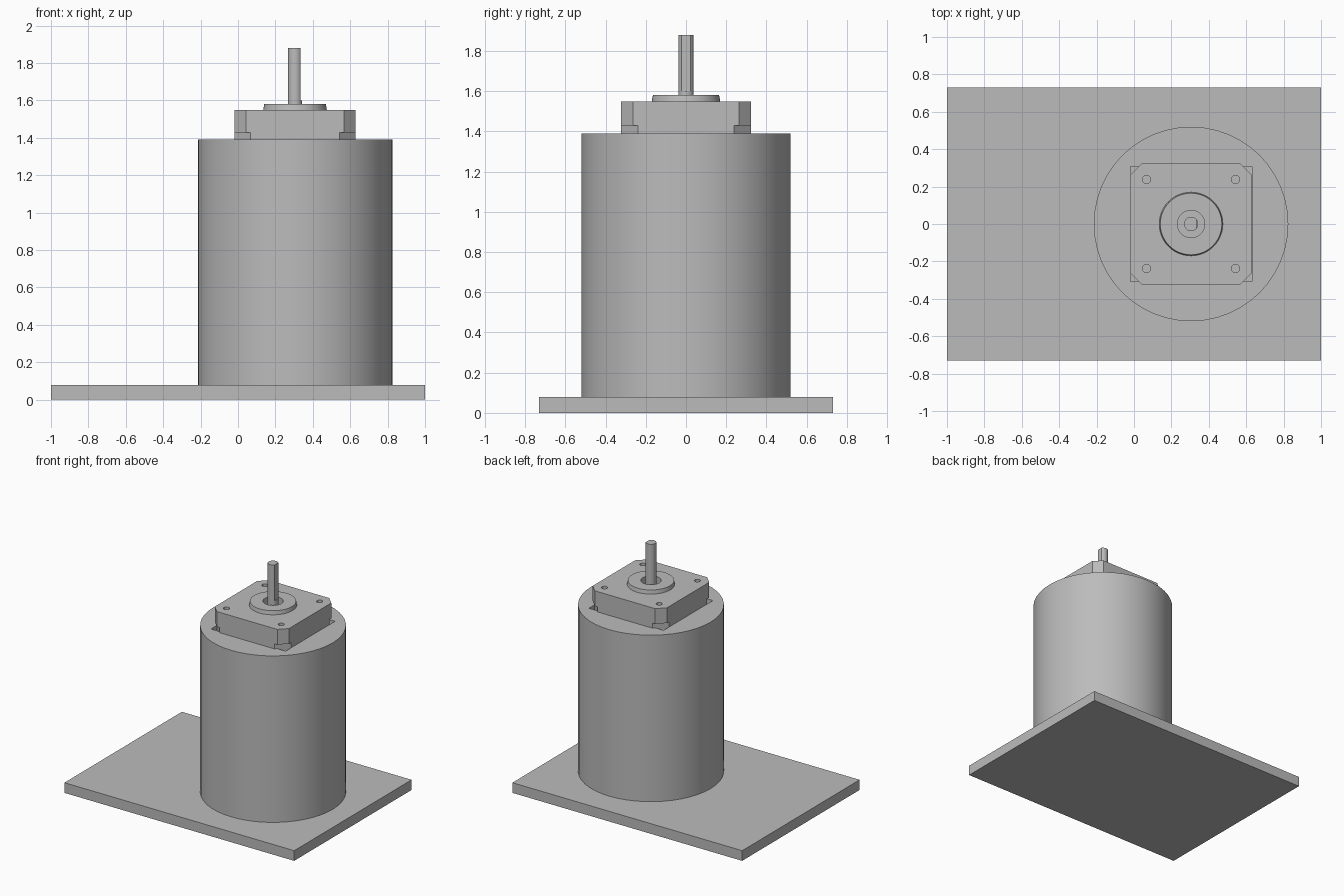
import bpy, bmesh, math

cube = bpy.data.objects.get("Cube")
if cube:
    bpy.data.objects.remove(cube, do_unlink=True)

CX = 0.305            # axis of the motor and its housing
HALF = 0.323          # half width of the motor

grey = bpy.data.materials.new("plain grey")
grey.use_nodes = True
GREY = (0.5, 0.5, 0.5, 1)
grey.diffuse_color = GREY
grey.node_tree.nodes["Principled BSDF"].inputs["Base Color"].default_value = GREY


def prism(name, outline, z0, z1):
    """Extrude a closed outline, given about the motor axis, from z0 to z1."""
    bm = bmesh.new()
    face = bm.faces.new([bm.verts.new((CX + x, y, z0)) for x, y in outline])
    ext = bmesh.ops.extrude_face_region(bm, geom=[face])["geom"]
    for v in ext:
        if isinstance(v, bmesh.types.BMVert):
            v.co.z = z1
    bmesh.ops.recalc_face_normals(bm, faces=bm.faces)
    mesh = bpy.data.meshes.new(name)
    bm.to_mesh(mesh)
    bm.free()
    mesh.materials.append(grey)
    obj = bpy.data.objects.new(name, mesh)
    bpy.context.collection.objects.link(obj)
    return obj


def circle(r, n, x=0, y=0):
    return [(x + r * math.cos(2 * math.pi * i / n),
             y + r * math.sin(2 * math.pi * i / n)) for i in range(n)]


def rect(hx, hy, x=0):
    return [(x - hx, -hy), (x + hx, -hy), (x + hx, hy), (x - hx, hy)]


def octagon(h, c):
    """Square of half width h with corners cut by c."""
    k = h - c
    return [(-k, -h), (k, -h), (h, -k), (h, k), (k, h), (-k, h), (-h, k), (-h, -k)]


def select_only(obj):
    bpy.ops.object.select_all(action="DESELECT")
    obj.select_set(True)
    bpy.context.view_layer.objects.active = obj


def cut(obj, cutter):
    """Subtract the cutter for good, then delete it."""
    cutter.hide_render = True
    mod = obj.modifiers.new("cut", "BOOLEAN")
    mod.operation = "DIFFERENCE"
    mod.solver = "EXACT"
    mod.object = cutter
    select_only(obj)
    bpy.ops.object.modifier_apply(modifier=mod.name)
    bpy.data.objects.remove(cutter, do_unlink=True)


def smooth(obj):
    select_only(obj)
    bpy.ops.object.shade_smooth_by_angle(angle=math.radians(30))


# Base plate
prism("base_plate", rect(1.0, 0.73, -CX), 0, 0.08)

# Round housing with a square pocket for the motor
housing = prism("housing", circle(0.52, 48), 0.08, 1.39)
cut(housing, prism("pocket_cutter", rect(0.325, 0.307), 0.95, 1.5))
smooth(housing)

# Motor: narrower-cornered body below, end cap above
prism("motor_body", octagon(HALF, 0.085), 0.951, 1.43)
cap = prism("motor_cap", octagon(HALF, 0.06), 1.43, 1.55)

# Screw holes and the shaft bore in the cap
for sx in (-1, 1):
    for sy in (-1, 1):
        cut(cap, prism("screw_cutter", circle(0.022, 20, sx * 0.238, sy * 0.238), 1.48, 1.6))
cut(cap, prism("bore_cutter", circle(0.073, 32), 1.52, 1.6))
smooth(cap)

# Raised ring round the bore, with a fine chamfer on its rim
boss = prism("pilot_ring", circle(0.17, 48), 1.55, 1.58)
for v in boss.data.vertices:
    if v.co.z > 1.57:
        v.co.x = CX + (v.co.x - CX) * 0.97
        v.co.y *= 0.97
cut(boss, prism("ring_cutter", circle(0.073, 32), 1.5, 1.6))
smooth(boss)

# Shaft with a flat on its +x side above the ring
shaft = prism("shaft", circle(0.038, 32), 1.52, 1.88)
cut(shaft, prism("flat_cutter", rect(0.05, 0.1, 0.08), 1.6, 2.0))
smooth(shaft)
